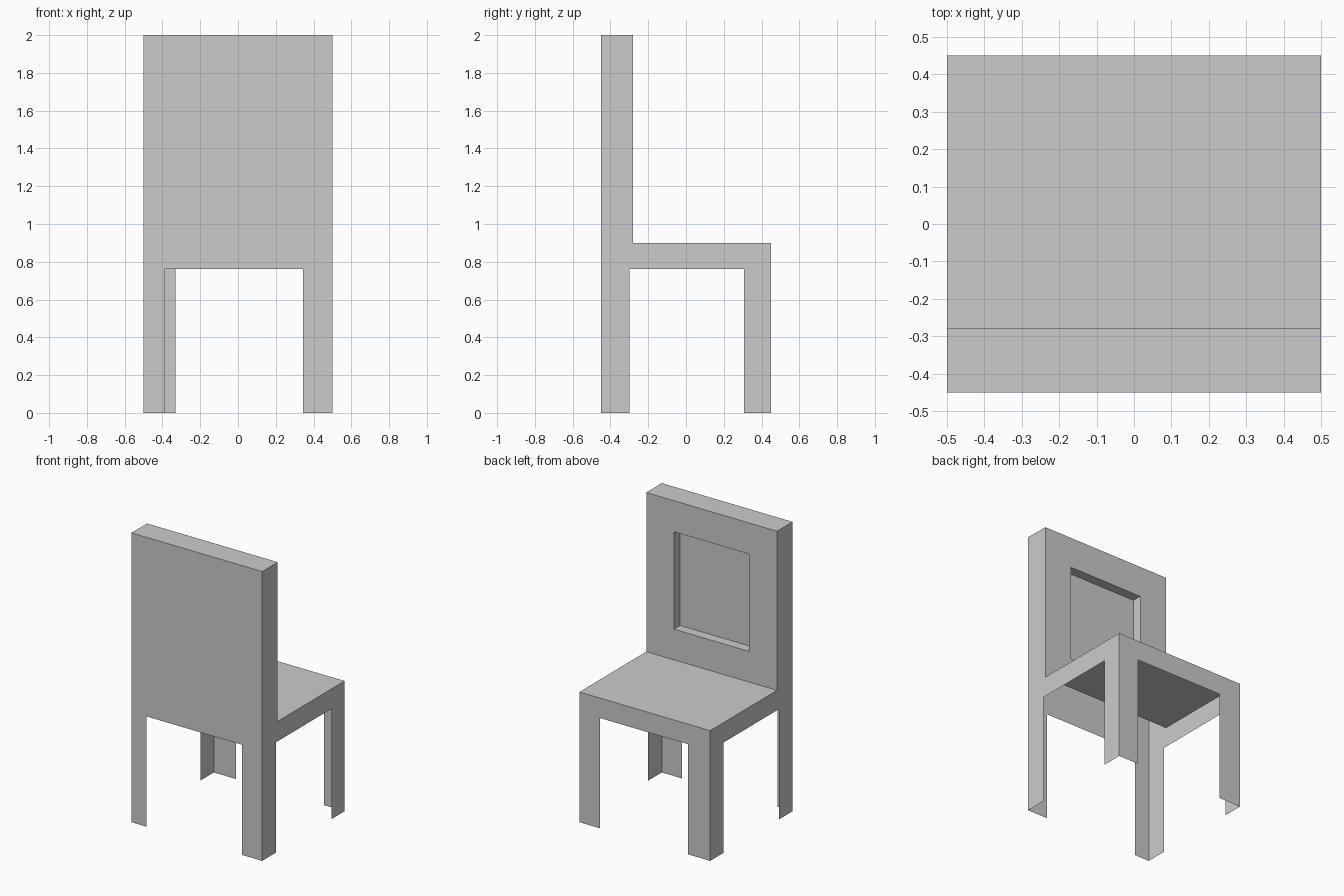
import bpy
from mathutils import Vector

if "Cube" in bpy.data.objects:
    bpy.data.objects.remove(bpy.data.objects["Cube"])

# Main sizes: the chair is a thin open shell, hollow underneath
W, D, H = 0.5, 0.45, 2.0
SEAT, ARCH = 0.90, 0.762
BACK = -0.28            # inner plane of the backrest
RECESS = -0.347         # floor of the backrest recess


def sheet(name, faces, outward=None):
    """Make one object from a list of 3D polygons, facing outward."""
    verts, index = [], []
    for face in faces:
        pts = [Vector(p) for p in face]
        start = len(verts)
        verts += pts
        index.append(list(range(start, start + len(pts))))
    mesh = bpy.data.meshes.new(name)
    mesh.from_pydata(verts, [], index)
    if outward:
        for poly in mesh.polygons:
            if poly.normal.dot(Vector(outward)) < 0:
                poly.flip()
    mesh.update()
    obj = bpy.data.objects.new(name, mesh)
    bpy.context.collection.objects.link(obj)
    return obj


def arch(left, right, a, b, top):
    """Panel outline with two legs and an opening between them."""
    return [(left, 0), (a, 0), (a, ARCH), (b, ARCH), (b, 0),
            (right, 0), (right, top), (left, top)]


# Backrest face running down into its two legs
sheet("backrest_outer_panel",
      [[(x, -D, z) for x, z in arch(-W, W, -0.386, 0.344, H)]], (0, -1, 0))

# Seat edge with its two legs
sheet("seat_edge_panel",
      [[(x, D, z) for x, z in arch(-W, W, -0.331, 0.344, SEAT)]], (0, 1, 0))

# Side panels: legs, seat edge and backrest edge in one profile
side = arch(-D, D, -0.30, 0.307, SEAT)[:-1] + [(BACK, SEAT), (BACK, H), (-D, H)]
for name, s in (("left_side_panel", -1), ("right_side_panel", 1)):
    sheet(name, [[(s * W, y, z) for y, z in side]], (s, 0, 0))

# Seat top and backrest top
for name, y0, y1, z in (("seat_top", BACK, D, SEAT), ("backrest_top", -D, BACK, H)):
    sheet(name, [[(-W, y0, z), (W, y0, z), (W, y1, z), (-W, y1, z)]], (0, 0, 1))


# Backrest inner face: frame, recess walls and recess floor
def ring(hw, z0, z1, y):
    return [(hw, y, z0), (-hw, y, z0), (-hw, y, z1), (hw, y, z1)]


outer = ring(W, SEAT, H, BACK)
rim = ring(0.287, 1.112, 1.785, BACK)
floor = ring(0.287, 1.112, 1.785, RECESS)
faces = [floor]
for r0, r1 in ((outer, rim), (rim, floor)):
    for i in range(4):
        j = (i + 1) % 4
        faces.append([r0[i], r0[j], r1[j], r1[i]])
sheet("backrest_recessed_panel", faces)
